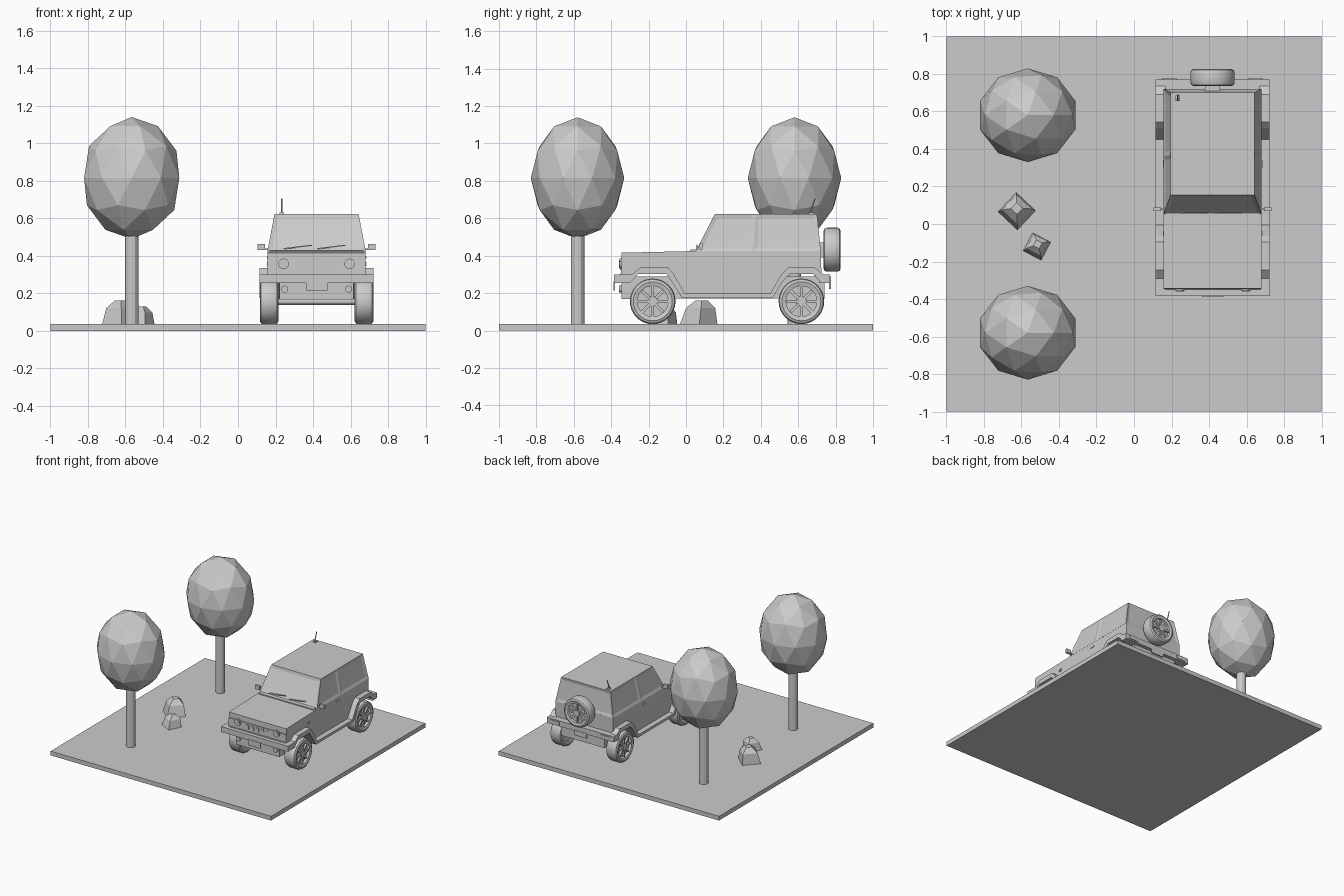
import bpy, bmesh, math
from mathutils import Matrix, Vector

if "Cube" in bpy.data.objects:
    bpy.data.objects.remove(bpy.data.objects["Cube"])

CX = 0.419  # car centre line
T, R, S = Matrix.Translation, Matrix.Rotation, Matrix.Diagonal


def finish(name, bm, smooth=False):
    bmesh.ops.recalc_face_normals(bm, faces=bm.faces)
    me = bpy.data.meshes.new(name)
    bm.to_mesh(me)
    bm.free()
    return place(name, me, Matrix(), smooth)


def place(name, me, mat, smooth=False):
    ob = bpy.data.objects.new(name, me)
    bpy.context.collection.objects.link(ob)
    ob.matrix_world = mat
    if smooth:
        bpy.ops.object.select_all(action='DESELECT')
        ob.select_set(True)
        bpy.context.view_layer.objects.active = ob
        bpy.ops.object.shade_smooth_by_angle(angle=math.radians(35))
    return ob


def add_box(bm, x0, x1, y0, y1, z0, z1, mat=Matrix()):
    m = T(((x0 + x1) / 2, (y0 + y1) / 2, (z0 + z1) / 2)) @ S((x1 - x0, y1 - y0, z1 - z0, 1))
    bmesh.ops.create_cube(bm, size=1, matrix=mat @ m)


def box(name, *dims):
    bm = bmesh.new()
    add_box(bm, *dims)
    return finish(name, bm)


def add_cyl(bm, r, depth, mat, n=24, r2=None):
    bmesh.ops.create_cone(bm, cap_ends=True, segments=n, radius1=r,
                          radius2=r if r2 is None else r2, depth=depth, matrix=mat)


def loft(bm, rings, caps=True):
    vs = [[bm.verts.new(p) for p in ring] for ring in rings]
    n = len(vs[0])
    faces = [bm.faces.new((a[i], a[(i + 1) % n], b[(i + 1) % n], b[i]))
             for a, b in zip(vs, vs[1:]) for i in range(n)]
    if caps:
        bm.faces.new(vs[0][::-1])
        bm.faces.new(vs[-1])
    return faces


def extrude_x(name, pts, x0, x1):
    bm = bmesh.new()
    loft(bm, [[(x, y, z) for y, z in pts] for x in (x0, x1)])
    return finish(name, bm)


# Ground slab
box("ground_slab", -1, 1, -1, 1, 0, 0.035)

# Trees
for y, tag in ((-0.58, "front"), (0.58, "back")):
    bm = bmesh.new()
    bmesh.ops.create_icosphere(bm, subdivisions=2, radius=1,
                               matrix=T((-0.567, y, 0.815)) @ S((0.267, 0.25, 0.325, 1)))
    finish(f"{tag}_tree_foliage", bm)
    bm = bmesh.new()
    add_cyl(bm, 0.036, 0.5, T((-0.567, y, 0.28)), 12)
    finish(f"{tag}_tree_trunk", bm)


# Rocks: faceted four-sided stones
def rock(name, x, y, r, h, turn, dx, dy):
    bm = bmesh.new()
    rings = []
    for s, k in ((1.0, 0), (0.78, 0.68), (0.32, 1.0)):
        rings.append([(x + dx * k + r * s * math.cos(turn + i * math.pi / 2),
                       y + dy * k + r * s * math.sin(turn + i * math.pi / 2),
                       0.034 + h * k) for i in range(4)])
    loft(bm, rings)
    finish(name, bm)


rock("large_rock", -0.625, 0.068, 0.1, 0.127, 0.03, 0.0, 0.015)
rock("small_rock", -0.518, -0.12, 0.077, 0.095, 0.3, 0.005, 0.012)

# Fender and sill trim line, and the matching body side with wheel arches
upper = [(-0.384, 0.3), (-0.29, 0.3), (-0.245, 0.336), (-0.095, 0.336), (-0.065, 0.3),
         (-0.005, 0.197), (0.45, 0.197), (0.51, 0.3), (0.545, 0.336), (0.69, 0.336),
         (0.735, 0.3), (0.77, 0.3)]
lower = [(-0.384, 0.255), (-0.3, 0.255), (-0.255, 0.302), (-0.105, 0.302), (-0.075, 0.26),
         (-0.022, 0.176), (0.465, 0.176), (0.515, 0.26), (0.555, 0.302), (0.68, 0.302),
         (0.725, 0.255), (0.77, 0.255)]
for s, tag in ((-1, "left"), (1, "right")):
    extrude_x(f"{tag}_fender_trim", upper + lower[::-1], CX + s * 0.25, CX + s * 0.304)
body = [(-0.347, 0.255)] + lower[1:-1] + [(0.72, 0.255), (0.721, 0.425), (0.052, 0.425), (-0.345, 0.416)]
extrude_x("lower_body", body, CX - 0.261, CX + 0.261)
box("chassis", CX - 0.2, CX + 0.2, -0.33, 0.71, 0.17, 0.29)

# Cabin with recessed windows
bm = bmesh.new()
rings = [[(CX + s * w, y, z) for s, y in ((-1, a), (1, a), (1, b), (1, c), (-1, c), (-1, b))]
         for w, a, b, c, z in ((0.262, 0.052, 0.36, 0.721, 0.424), (0.224, 0.155, 0.37, 0.7, 0.624))]
sides = loft(bm, rings)
bmesh.ops.recalc_face_normals(bm, faces=bm.faces)
bmesh.ops.inset_individual(bm, faces=sides, thickness=0.022, depth=-0.006, use_even_offset=True)
finish("cabin", bm)

# Bonnet panel lines, cowl and wipers
box("cowl", CX - 0.25, CX + 0.25, 0.025, 0.06, 0.42, 0.432)
for x in (-0.1, 0.08):
    bm = bmesh.new()
    add_box(bm, -0.075, 0.075, -0.003, 0.003, -0.003, 0.003,
            T((CX + x, 0.058, 0.447)) @ R(-0.12, 4, 'Y'))
    finish("wiper", bm)

# Bumpers, lower valance and number plates
box("front_bumper", CX - 0.304, CX + 0.304, -0.384, -0.33, 0.255, 0.3)
box("rear_bumper", CX - 0.304, CX + 0.304, 0.71, 0.77, 0.255, 0.3)
for y0, y1, tag in ((-0.345, -0.3, "front"), (0.69, 0.74, "rear")):
    box(f"{tag}_valance", CX - 0.197, CX + 0.197, y0, y1, 0.168, 0.26)
box("front_plate", CX - 0.057, CX + 0.057, -0.388, -0.38, 0.215, 0.262)
box("rear_plate", CX - 0.057, CX + 0.057, 0.765, 0.774, 0.222, 0.262)

# Grille frame and slots
bm = bmesh.new()
for z in (0.302, 0.37):
    add_box(bm, CX - 0.255, CX + 0.255, -0.352, -0.34, z - 0.003, z + 0.003)
for i in range(5):
    x = CX + (i - 2) * 0.045
    add_box(bm, x - 0.012, x + 0.012, -0.351, -0.34, 0.32, 0.356)
finish("grille", bm)

RY = R(math.pi / 2, 4, 'X')
for s, tag in ((-1, "left"), (1, "right")):
    # Lamps
    bm = bmesh.new()
    add_cyl(bm, 0.028, 0.014, T((CX + s * 0.176, -0.348, 0.357)) @ RY)
    add_cyl(bm, 0.02, 0.022, T((CX + s * 0.176, -0.348, 0.357)) @ RY)
    finish(f"{tag}_headlight", bm, True)
    bm = bmesh.new()
    add_cyl(bm, 0.019, 0.016, T((CX + s * 0.17, -0.35, 0.222)) @ RY, 16)
    finish(f"{tag}_fog_light", bm, True)
    x = sorted((CX + s * 0.19, CX + s * 0.27))
    box(f"{tag}_tail_light", *x, 0.765, 0.775, 0.265, 0.29)
    # Mirrors with arm
    bm = bmesh.new()
    x = sorted((CX + s * 0.274, CX + s * 0.314))
    add_box(bm, *x, 0.07, 0.088, 0.432, 0.464)
    x = sorted((CX + s * 0.245, CX + s * 0.28))
    add_box(bm, *x, 0.075, 0.084, 0.432, 0.44)
    finish(f"{tag}_mirror", bm)
    # Side vent bars and door handle
    bm = bmesh.new()
    x = sorted((CX + s * 0.255, CX + s * 0.265))
    for z in (0.35, 0.362):
        add_box(bm, *x, -0.062, -0.038, z - 0.004, z + 0.004)
    add_box(bm, *x, 0.3, 0.34, 0.386, 0.396)
    finish(f"{tag}_side_vent_and_handle", bm)

# Wheel: tyre ring, recessed rim, spokes and hub, facing +z
bm = bmesh.new()
tyre = [(0.082, 0.044), (0.104, 0.05), (0.117, 0.043), (0.122, 0.03)]
tyre += [(r, -z) for r, z in tyre[::-1]]
N = 32
loft(bm, [[(r * math.cos(2 * math.pi * i / N), r * math.sin(2 * math.pi * i / N), z)
           for i in range(N)] for r, z in tyre], caps=False)
add_cyl(bm, 0.0825, 0.064, T((0, 0, -0.006)), N)
add_cyl(bm, 0.03, 0.08, T((0, 0, 0.005)), 16, 0.026)
for i in range(8):
    add_box(bm, 0.02, 0.081, -0.008, 0.008, 0.02, 0.04, R(i * math.pi / 4, 4, 'Z'))
wheel = finish("front_left_wheel", bm, True)
RX = R(math.pi / 2, 4, 'Y')
wheel.matrix_world = T((CX - 0.253, -0.178, 0.156)) @ R(-math.pi / 2, 4, 'Y')
for name, x, y, rot in (("front_right_wheel", 0.253, -0.178, RX),
                        ("rear_right_wheel", 0.253, 0.617, RX),
                        ("rear_left_wheel", -0.253, 0.617, R(-math.pi / 2, 4, 'Y'))):
    place(name, wheel.data, T((CX + x, y, 0.156)) @ rot)
place("spare_wheel", wheel.data,
      T((CX, 0.781, 0.432)) @ R(-math.pi / 2, 4, 'X') @ S((0.965, 0.965, 0.92, 1)))
box("spare_bracket", CX - 0.04, CX + 0.04, 0.7, 0.76, 0.39, 0.47)

# Axles
for y, tag in ((-0.178, "front"), (0.617, "rear")):
    bm = bmesh.new()
    add_cyl(bm, 0.018, 0.46, T((CX, y, 0.156)) @ RX, 12)
    finish(f"{tag}_axle", bm)

# Roof aerial leaning back
bm = bmesh.new()
add_box(bm, 0.22, 0.246, 0.655, 0.685, 0.618, 0.632)
a, b = Vector((0.233, 0.66, 0.625)), Vector((0.233, 0.69, 0.705))
add_cyl(bm, 0.005, (b - a).length,
        T((a + b) / 2) @ (b - a).to_track_quat('Z', 'Y').to_matrix().to_4x4(), 8, 0.003)
finish("aerial", bm)
